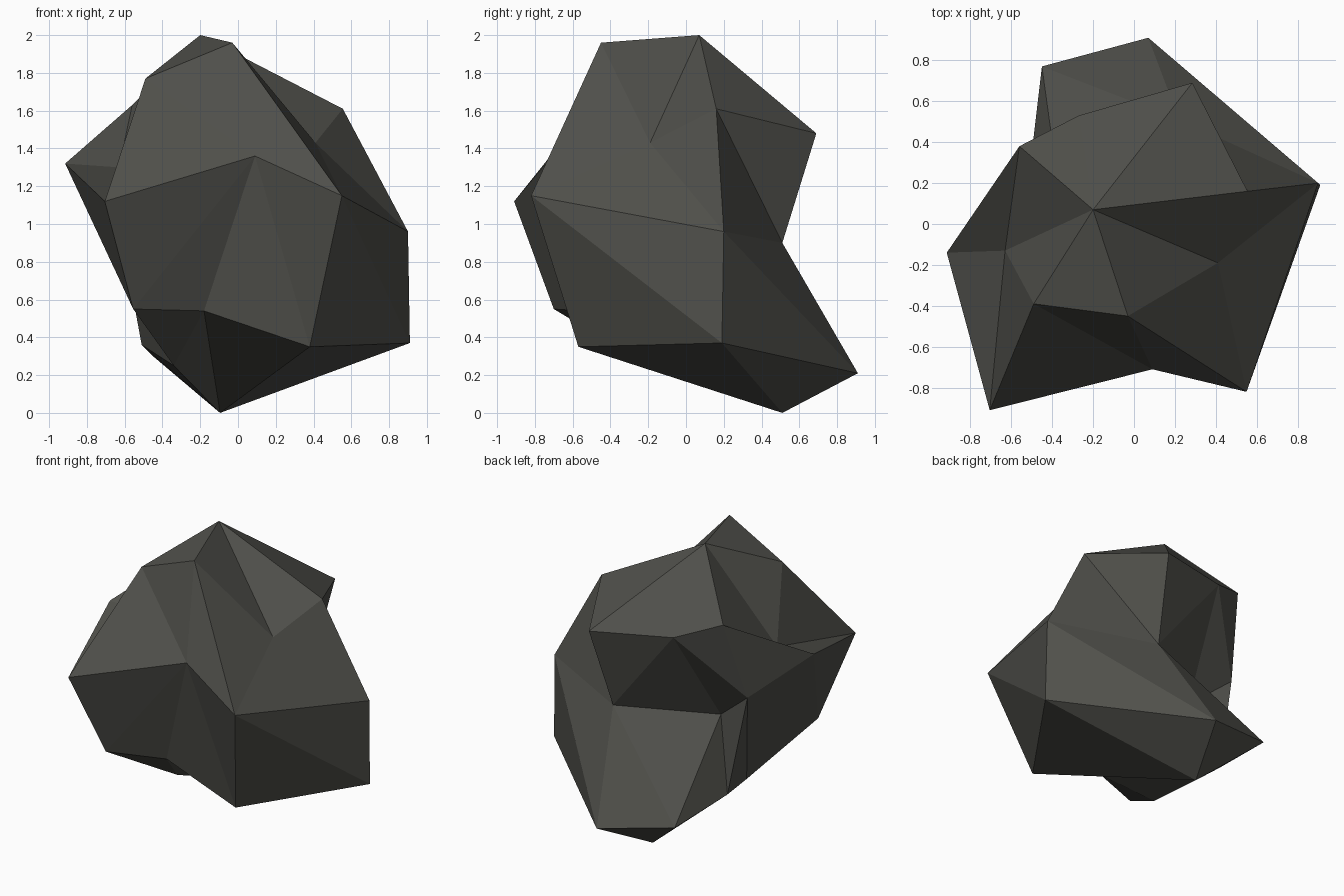
import bpy, bmesh

if "Cube" in bpy.data.objects:
    bpy.data.objects.remove(bpy.data.objects["Cube"])

# Corner points of the boulder, named by letter
P = {
    # crown
    "A": (-.20, .07, 2.0), "B": (-.03, -.45, 1.96), "C": (-.49, -.39, 1.77),
    "D": (.555, .16, 1.61), "R": (.285, .69, 1.48), "X": (-.27, .53, 1.52),
    "U": (-.56, .38, 1.63), "V": (.41, -.19, 1.43), "W": (-.63, -.13, 1.30),
    # belly
    "E": (-.915, -.14, 1.32), "F": (-.705, -.91, 1.12), "G": (.09, -.71, 1.36),
    "H": (.55, -.82, 1.15), "I": (.90, .20, .96), "S": (.22, .51, .90),
    "O": (-.36, .12, .84), "Z": (-.64, .22, 1.07),
    # foot
    "J": (.91, .19, .37), "K": (.38, -.57, .35), "L": (-.18, -.55, .54),
    "M": (-.555, -.70, .55), "Q": (.07, .91, .21), "T": (-.45, .77, .30),
    "P": (-.51, .26, .36), "Y": (-.34, -.20, .25), "N": (-.095, .51, 0),
}

bm = bmesh.new()
v = {k: bm.verts.new(co) for k, co in P.items()}


def fan(hub, rim):
    """Triangles from a hub point to each pair of neighbours on its rim."""
    for a, b in zip(rim, rim[1:]):
        bm.faces.new((v[hub], v[a], v[b]))


fan("A", "BCWUXRDVB")   # top peak
fan("N", "YLKJQTPY")    # underside
fan("G", "BCFMLKHB")    # front bulge
fan("I", "HVDSQJH")     # right shoulder
fan("Z", "EUXOPYE")     # left hollow
fan("S", "DRXOTQ")      # back hollow
fan("W", "CFEU")        # left ledge
for tri in ("VHB", "FME", "EMY", "HJK", "OPT", "MYL"):   # facets between the fans
    fan(tri[0], tri[1:])

bmesh.ops.recalc_face_normals(bm, faces=bm.faces)
mesh = bpy.data.meshes.new("boulder")
bm.to_mesh(mesh)
bm.free()

mat = bpy.data.materials.new("charcoal stone")
mat.diffuse_color = (.08, .08, .07, 1)
mat.use_nodes = True
mat.node_tree.nodes["Principled BSDF"].inputs["Base Color"].default_value = mat.diffuse_color
mesh.materials.append(mat)
bpy.context.collection.objects.link(bpy.data.objects.new("boulder", mesh))
